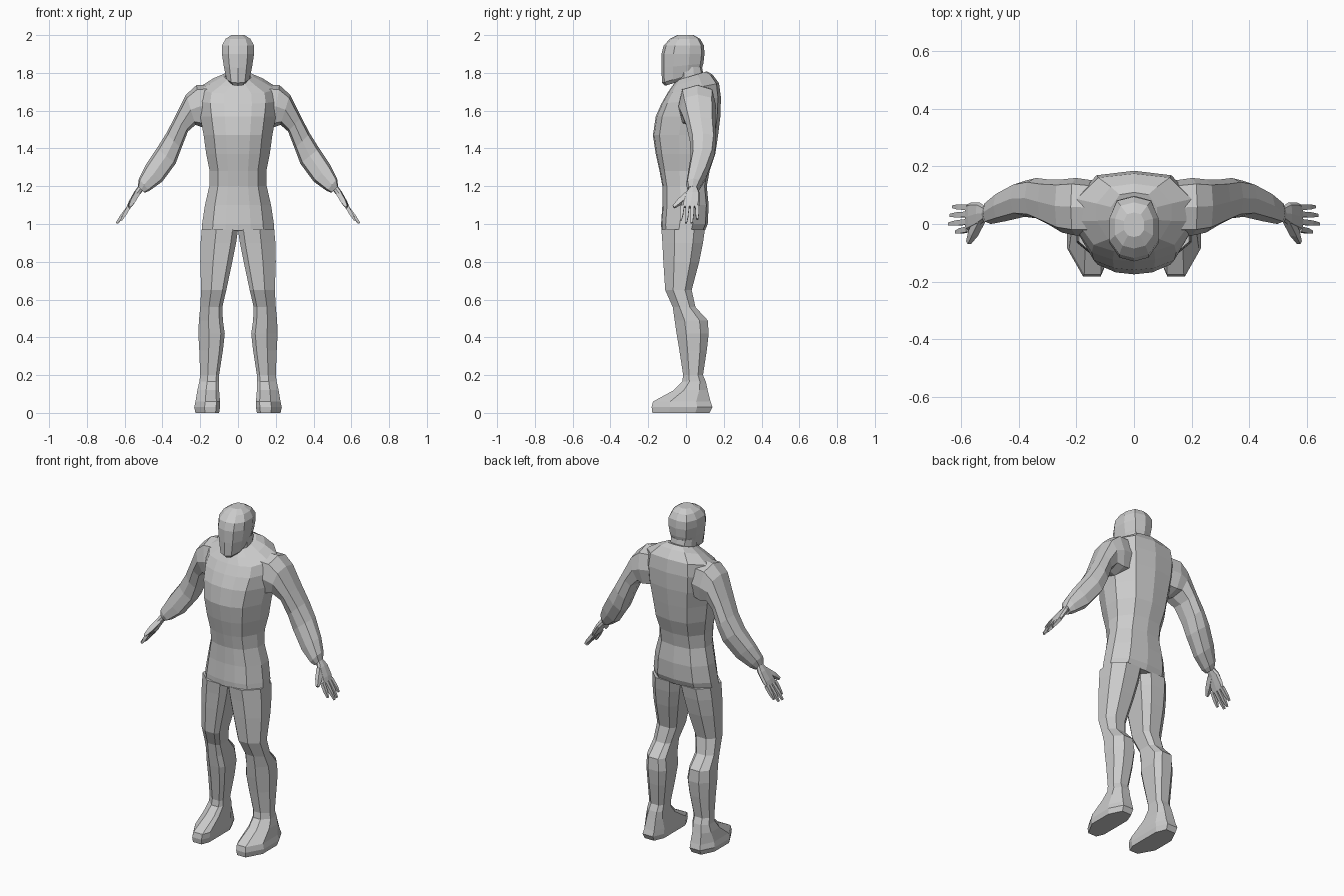
import bpy, bmesh, math
from mathutils import Vector

grey = bpy.data.materials.new("light_grey")
grey.diffuse_color = (0.6, 0.6, 0.6, 1)


def loft(bm, rings):
    """Skin a list of equal-length point rings and cap both ends."""
    vs = [[bm.verts.new(p) for p in r] for r in rings]
    n = len(vs[0])
    for a, b in zip(vs, vs[1:]):
        for i in range(n):
            j = (i + 1) % n
            bm.faces.new((a[i], a[j], b[j], b[i]))
    bm.faces.new(vs[0])
    bm.faces.new(vs[-1])


def finish(name, lofts, mirror=False):
    bm = bmesh.new()
    for rings in lofts:
        loft(bm, rings)
    bmesh.ops.recalc_face_normals(bm, faces=bm.faces)
    me = bpy.data.meshes.new(name)
    bm.to_mesh(me)
    bm.free()
    me.materials.append(grey)
    ob = bpy.data.objects.new(name, me)
    bpy.context.collection.objects.link(ob)
    if mirror:
        ob.modifiers.new("mirror", 'MIRROR')


def level(shape, z, yf, yb, x0, x1, tilt=0):
    """Cross-section at height z; shape holds (x, y) fractions."""
    out = []
    for fx, fy in shape:
        y = yf + fy * (yb - yf)
        out.append((x0 + fx * (x1 - x0), y, z + tilt * y))
    return out


def symmetric(half):
    return half + [(-x, y) for x, y in half[-2:0:-1]]


def limb(ux, uz, lx, lz, yf, yb):
    """Octagon between an upper and a lower outline point."""
    mid = Vector(((ux + lx) / 2, (yf + yb) / 2, (uz + lz) / 2))
    up = Vector(((ux - lx) / 2, 0, (uz - lz) / 2))
    side = Vector((0, (yb - yf) / 2, 0))
    pts = []
    for i in range(8):
        a = i * math.pi / 4
        k = 1.12 if i % 2 else 1
        pts.append(mid + up * math.cos(a) * k + side * math.sin(a) * k)
    return pts


def finger(a, b, r):
    """Tapered square finger from a to b."""
    a, b = Vector(a), Vector(b)
    d = (b - a).normalized()
    s = d.cross(Vector((0.8, 0, 0.55))).normalized()
    t = d.cross(s)
    return [[a.lerp(b, f) + (s * i + t * j) * r * k
             for i, j in ((1, 1), (-1, 1), (-1, -1), (1, -1))]
            for f, k in ((0, 1), (0.6, 0.95), (1, 0.5))]


# Torso, z / front y / back y / half width / tilt
body = symmetric([(0, 0), (.35, .02), (.7, .1), (1, .4), (1, .68), (.62, .95), (0, 1)])
torso = [(.965, -.13, .10, .192, 0), (1.0, -.132, .115, .19, 0),
         (1.10, -.125, .12, .175, 0), (1.2, -.125, .11, .152, 0),
         (1.28, -.14, .125, .15, 0), (1.37, -.16, .155, .168, 0),
         (1.47, -.175, .17, .182, 0), (1.57, -.16, .182, .2, 0),
         (1.65, -.13, .185, .21, .1), (1.71, -.10, .175, .2, .2),
         (1.75, -.075, .14, .13, .3), (1.775, -.05, .11, .08, .3)]
finish("torso", [[level(body, z, f, b, 0, w, t) for z, f, b, w, t in torso]])

# Neck and head
skull = symmetric([(0, 0), (.6, .06), (1, .28), (1, .65), (.7, .93), (0, 1)])
neck = [(1.73, -.05, .10, .07, .2), (1.83, -.05, .085, .065, 0)]
finish("neck", [[level(skull, z, f, b, 0, w, t) for z, f, b, w, t in neck]])
head = [(1.765, -.112, .06, .04, .3), (1.785, -.127, .08, .06, .3),
        (1.84, -.13, .092, .075, .1), (1.90, -.13, .098, .085, 0),
        (1.945, -.118, .095, .085, 0), (1.98, -.085, .075, .066, 0),
        (2.0, -.045, .04, .035, 0)]
finish("head", [[level(skull, z, f, b, 0, w, t) for z, f, b, w, t in head]])

# Legs with feet, z / front y / back y / inner x / outer x
leg_shape = [(.15, 0), (.6, 0), (1, .3), (1, .75), (.7, 1), (.2, 1), (0, .8), (0, .15)]
leg = [(.97, -.13, .10, 0, .192), (.90, -.125, .09, .01, .198),
       (.80, -.12, .07, .03, .2), (.65, -.11, .03, .062, .195),
       (.56, -.07, .05, .083, .2), (.49, -.06, .115, .08, .207),
       (.42, -.05, .12, .07, .21), (.33, -.035, .11, .08, .205),
       (.20, -.015, .09, .1, .2), (.165, -.02, .105, .1, .205),
       (.12, -.065, .115, .1, .215), (.06, -.175, .13, .095, .225),
       (.03, -.182, .14, .095, .232), (0, -.178, .125, .1, .225)]
finish("legs", [[level(leg_shape, z, f, b, i, o) for z, f, b, i, o in leg]], True)

# Arms, upper x z / lower x z / front y / back y
arm = [(.12, 1.74, .14, 1.52, -.04, .15), (.22, 1.735, .185, 1.51, -.04, .16),
       (.275, 1.685, .225, 1.525, -.03, .155), (.335, 1.565, .265, 1.49, 0, .155),
       (.38, 1.48, .30, 1.40, .02, .16), (.43, 1.40, .33, 1.32, .025, .15),
       (.49, 1.31, .40, 1.225, .01, .115), (.525, 1.24, .47, 1.175, 0, .08),
       (.53, 1.20, .495, 1.165, .01, .06)]
finish("arms", [[limb(*r) for r in arm]], True)

# Hands: palm, four fingers and thumb
palm = [(.525, 1.205, .50, 1.18, .018, .058), (.55, 1.17, .525, 1.15, -.005, .075),
        (.578, 1.12, .555, 1.105, -.022, .075), (.588, 1.095, .57, 1.083, -.025, .068)]
hand = [[limb(*r) for r in palm]]
tips = [(-.018, -.028, .618, 1.02), (.008, 0, .643, 1.005),
        (.034, .03, .638, 1.005), (.058, .06, .628, 1.025)]
for y0, y1, x, z in tips:
    hand.append(finger((.575, y0, 1.095), (x, y1, z), .0095))
hand.append(finger((.535, .015, 1.16), (.575, -.065, 1.09), .014))
finish("hands", hand, True)
